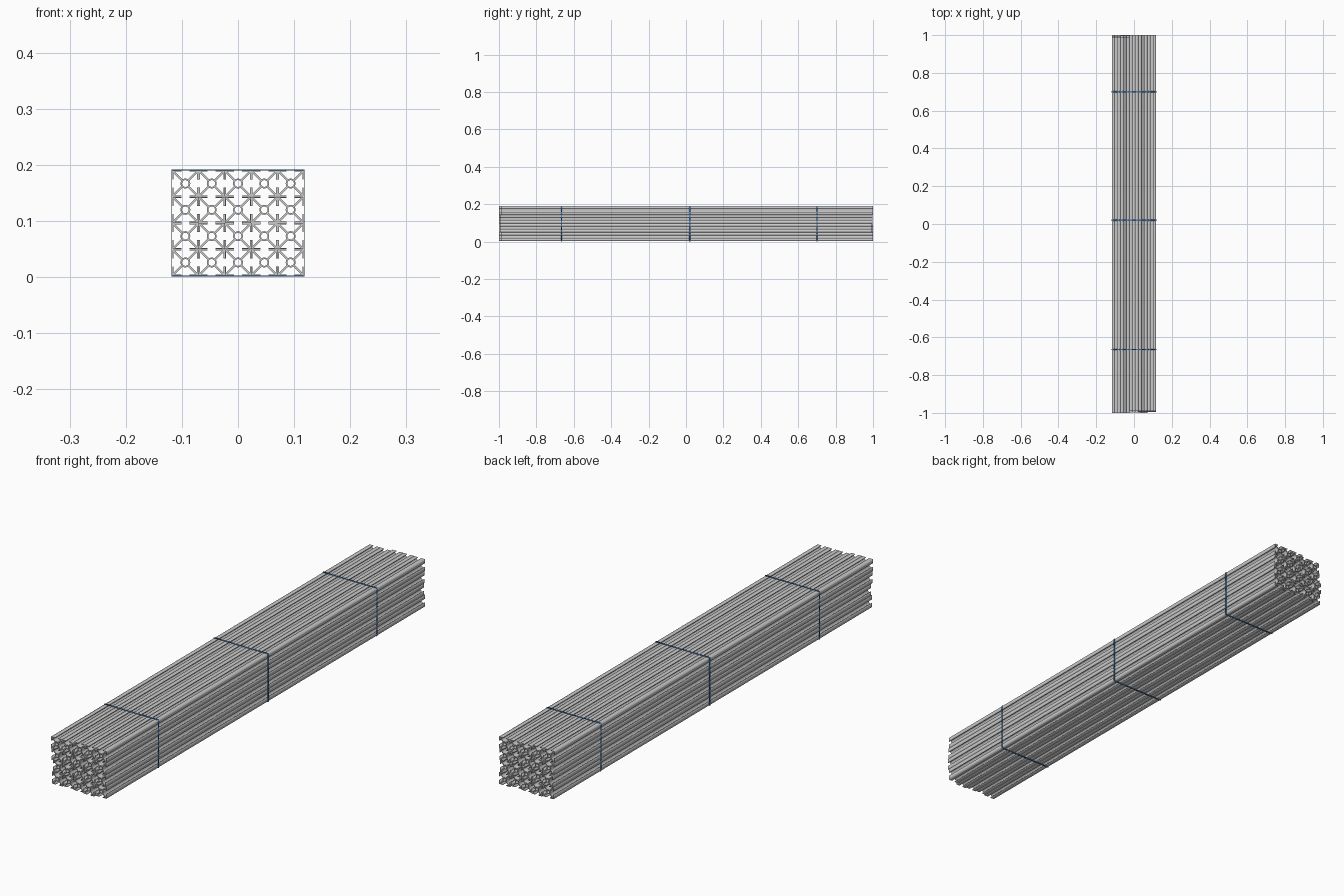
import bpy, math

if "Cube" in bpy.data.objects:
    bpy.data.objects.remove(bpy.data.objects["Cube"])

PITCH = 0.0469           # spacing of the stacked bars
H = 0.0233               # half width of one bar
LIP, GAP = 0.0022, 0.0072  # lip thickness, half slot opening
WEB, HUB, BORE = 0.0019, 0.0088, 0.0060
COLS, ROWS, LENGTH, BASE = 5, 4, 1.99, 0.0025


def rotate(p, a):
    c, s = round(math.cos(a)), round(math.sin(a))
    return (p[0] * c - p[1] * s, p[0] * s + p[1] * c)


def slotted_outline():
    """Quarter outline (one slot side) repeated around the centre."""
    s = WEB * math.sqrt(2)
    a = math.pi / 4 - math.asin(WEB / HUB)
    inner = H - LIP
    half = [(H, GAP), (inner, GAP), (inner, inner - s)]
    arc = [(HUB * math.cos(t), HUB * math.sin(t))
           for t in [-a + 2 * a * i / 6 for i in range(7)]]
    side = [(x, -y) for x, y in half] + arc + half[::-1] + [(H, H)]
    return [rotate(p, k * math.pi / 2) for k in range(4) for p in side]


def add_loop(curve, pts):
    sp = curve.splines.new('POLY')
    sp.points.add(len(pts) - 1)
    for v, (x, y) in zip(sp.points, pts):
        v.co = (x, y, 0, 1)
    sp.use_cyclic_u = True


def extruded(name, loops, depth):
    """Mesh made by filling flat loops and extruding them."""
    curve = bpy.data.curves.new(name, 'CURVE')
    curve.dimensions = '2D'
    curve.fill_mode = 'BOTH'
    curve.extrude = depth / 2
    for pts in loops:
        add_loop(curve, pts)
    tmp = bpy.data.objects.new(name, curve)
    bpy.context.collection.objects.link(tmp)
    dg = bpy.context.evaluated_depsgraph_get()
    mesh = bpy.data.meshes.new_from_object(tmp.evaluated_get(dg))
    mesh.name = name
    bpy.data.objects.remove(tmp)
    return mesh


def place(name, mesh, loc):
    ob = bpy.data.objects.new(name, mesh)
    ob.location = loc
    ob.rotation_euler = (math.pi / 2, 0, 0)
    bpy.context.collection.objects.link(ob)
    return ob


# Slotted bars, each slid slightly along its length
bore = [(BORE * math.cos(i * math.tau / 24), BORE * math.sin(i * math.tau / 24))
        for i in range(24)]
bar_mesh = extruded("slotted_bar", [slotted_outline(), bore], LENGTH)
slide = [(0.0, 0.005, 0.0, -0.005, 0.005),
         (0.005, -0.003, 0.004, 0.0, 0.0),
         (-0.002, 0.003, -0.004, 0.002, 0.003),
         (-0.005, -0.005, 0.005, 0.005, 0.005)]
for r in range(ROWS):
    for c in range(COLS):
        place(f"slotted_bar_{r}_{c}", bar_mesh,
              ((c - 2) * PITCH, slide[r][c], BASE + (r + 0.5) * PITCH))

# Blue straps wrapped around the bundle
blue = bpy.data.materials.new("strap_blue")
blue.diffuse_color = (0.06, 0.2, 0.45, 1)
blue.use_nodes = True
blue.node_tree.nodes["Principled BSDF"].inputs["Base Color"].default_value = blue.diffuse_color


def rect(w, h):
    return [(-w, -h), (w, -h), (w, h), (-w, h)]


hw, hh, th = COLS * PITCH / 2, ROWS * PITCH / 2, 0.0015
strap_mesh = extruded("strap", [rect(hw + th, hh + th), rect(hw, hh)], 0.006)
strap_mesh.materials.clear()
strap_mesh.materials.append(blue)
for i, y in enumerate((-0.665, 0.02, 0.70)):
    place(f"strap_{i}", strap_mesh, (0, y, BASE + hh))
